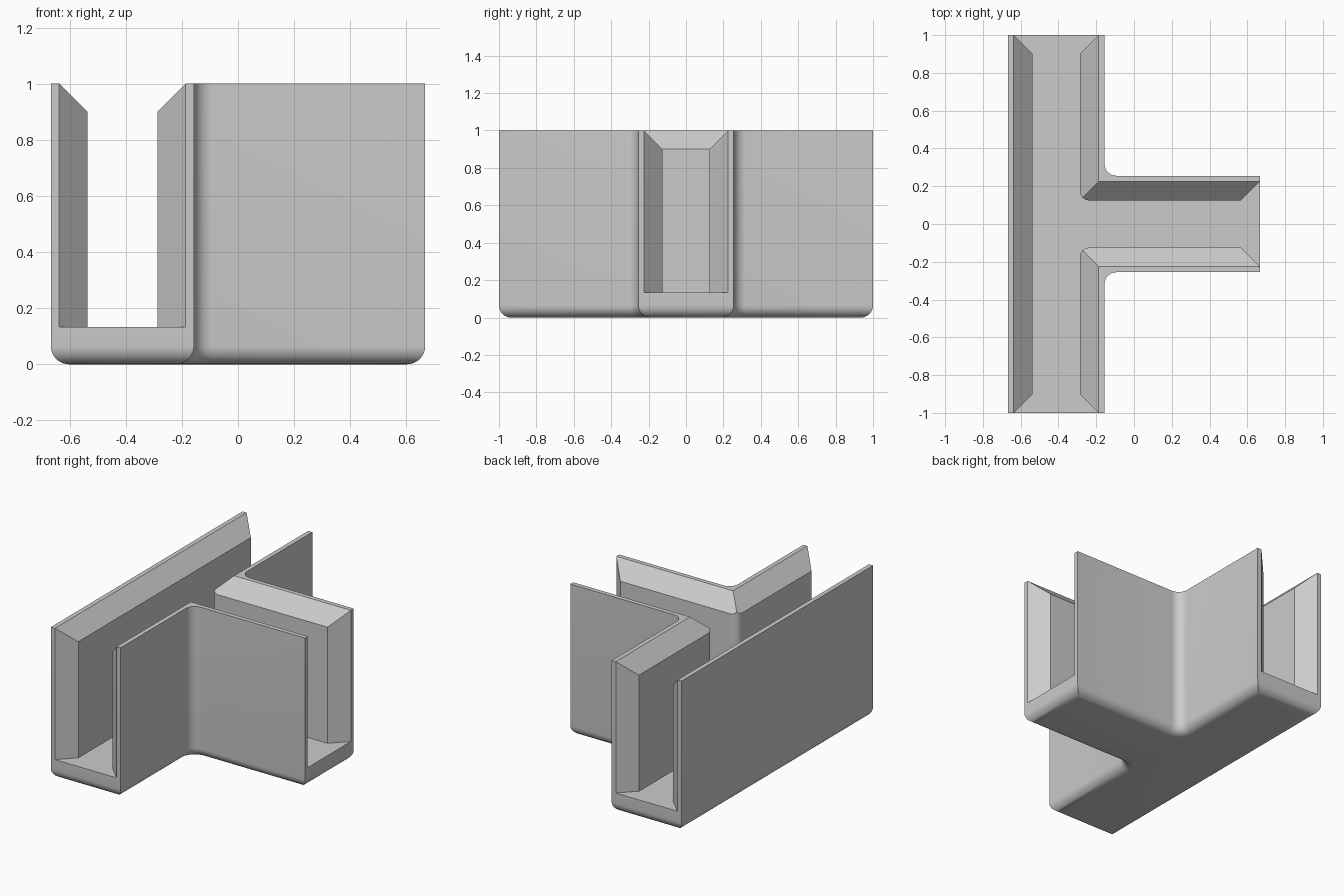
import bpy, bmesh, math
from mathutils import Vector, Matrix

if "Cube" in bpy.data.objects:
    bpy.data.objects.remove(bpy.data.objects["Cube"])

RIGHT, END = 0.667, 1.0      # reach of the stem and of the bar
HALF, SLOT = 0.255, 0.125    # half widths of the body and of the channel
CX = HALF - RIGHT            # centre line of the bar
FLOOR, HEIGHT, FLARE = 0.133, 1.0, 0.1
ROUND, INNER_ROUND, PAST = 0.065, 0.05, 0.05

grey = bpy.data.materials.new("plain grey")
grey.use_nodes = True
grey.diffuse_color = (0.6, 0.6, 0.6, 1)
grey.node_tree.nodes["Principled BSDF"].inputs["Base Color"].default_value = grey.diffuse_color


def prism(name, outline, depth, matrix=Matrix(), bottom_round=0):
    """Extrude a flat outline along its local z, then place it."""
    bm = bmesh.new()
    base = bm.faces.new([bm.verts.new((x, y, 0)) for x, y in outline])
    top = bmesh.ops.extrude_face_region(bm, geom=[base], use_keep_orig=True)
    bmesh.ops.translate(bm, vec=(0, 0, depth),
                        verts=[v for v in top["geom"] if isinstance(v, bmesh.types.BMVert)])
    bmesh.ops.recalc_face_normals(bm, faces=bm.faces)
    if bottom_round:
        edges = [e for e in bm.edges if all(abs(v.co.z) < 1e-5 for v in e.verts)]
        bmesh.ops.bevel(bm, geom=edges, offset=bottom_round, segments=8, profile=0.5,
                        affect='EDGES', clamp_overlap=False)
    bm.transform(matrix)
    bmesh.ops.recalc_face_normals(bm, faces=bm.faces)
    mesh = bpy.data.meshes.new(name)
    bm.to_mesh(mesh)
    bm.free()
    mesh.materials.append(grey)
    obj = bpy.data.objects.new(name, mesh)
    bpy.context.collection.objects.link(obj)
    return obj


def tee(half, radius, flare=0, past=0):
    """T outline with rounded inside corners and optionally flared open ends."""
    r, e = RIGHT + past, END + past
    wide = half + flare + (past if flare else 0)
    cx, cy = CX + half + radius, half + radius
    arc = [(cx - radius * math.cos(a), cy - radius * math.sin(a))
           for a in (math.pi / 2 * i / 8 for i in range(9))]
    upper = [(r, wide)]
    if flare:
        upper.append((RIGHT - flare, half))
    upper += arc[::-1]
    if flare:
        upper.append((CX + half, END - flare))
    upper += [(CX + wide, e), (CX - wide, e)]
    if flare:
        upper.append((CX - half, END - flare))
    return upper + [(x, -y) for x, y in reversed(upper)]


def hopper(name, length, matrix):
    """V-shaped cutter that chamfers the top of a channel."""
    low, high = HEIGHT - FLARE - PAST, HEIGHT + PAST
    w0, w1 = SLOT - PAST, SLOT + FLARE + PAST
    return prism(name, [(-w0, low), (w0, low), (w1, high), (-w1, high)], length, matrix)


def axes(x, y, z, origin):
    return Matrix.Translation(origin) @ Matrix((x, y, z)).transposed().to_4x4()


# Body with rounded underside
body = prism("tee_channel_body", tee(HALF, ROUND), HEIGHT, bottom_round=ROUND)

# Channel and top chamfer cutters
up = Vector((0, 0, 1))
cutters = [
    prism("channel_cutter", tee(SLOT, INNER_ROUND, FLARE, PAST), HEIGHT,
          Matrix.Translation((0, 0, FLOOR))),
    hopper("bar_chamfer_cutter", 2 * (END + PAST),
           axes((-1, 0, 0), up, (0, 1, 0), (CX, -END - PAST, 0))),
    hopper("stem_chamfer_cutter", RIGHT - CX + PAST,
           axes((0, 1, 0), up, (1, 0, 0), (CX, 0, 0))),
]
bpy.context.view_layer.objects.active = body
body.select_set(True)
for cutter in cutters:
    mod = body.modifiers.new(cutter.name, 'BOOLEAN')
    mod.operation, mod.solver, mod.object = 'DIFFERENCE', 'EXACT', cutter
    bpy.ops.object.modifier_apply(modifier=mod.name)
for cutter in cutters:
    bpy.data.objects.remove(cutter)

# Smooth the rounds, keep the creases
bpy.ops.object.shade_smooth_by_angle(angle=math.radians(30))
